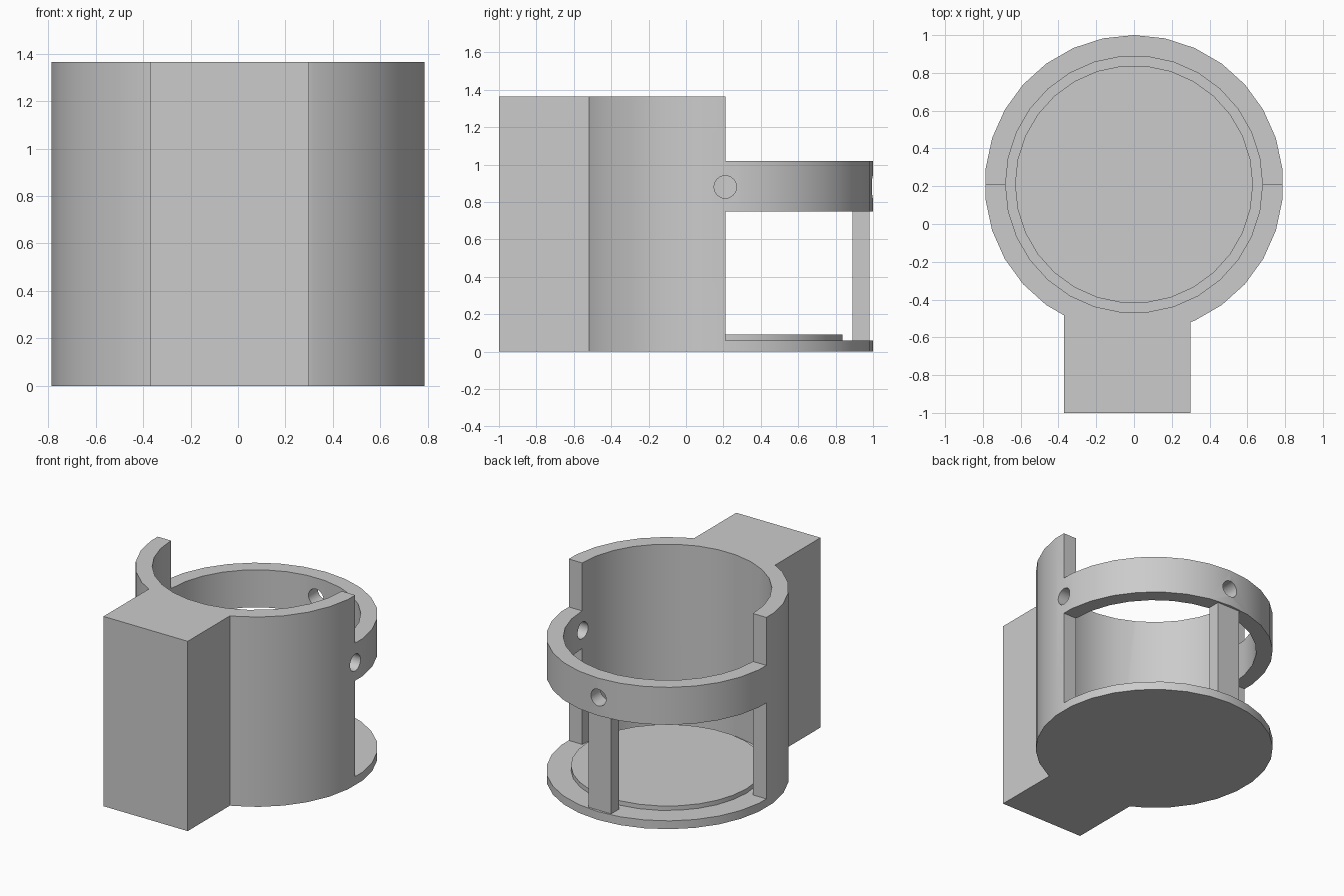
import bpy
from math import pi, radians

if "Cube" in bpy.data.objects:
    bpy.data.objects.remove(bpy.data.objects["Cube"])

CY = 0.21          # ring centre in y
R_OUT, R_IN, R_DISC = 0.79, 0.68, 0.63
HEIGHT, FLOOR = 1.365, 0.06
RING_LOW, RING_HIGH = 0.75, 1.02


def box(name, x0, x1, y0, y1, z0, z1):
    bpy.ops.mesh.primitive_cube_add(size=1, location=((x0 + x1) / 2, (y0 + y1) / 2, (z0 + z1) / 2))
    ob = bpy.context.object
    ob.name = name
    ob.scale = (x1 - x0, y1 - y0, z1 - z0)
    bpy.ops.object.transform_apply(location=True, rotation=True, scale=True)
    return ob


def cylinder(name, radius, length, centre, rotation=(0, 0, 0), sides=30):
    bpy.ops.mesh.primitive_cylinder_add(vertices=sides, radius=radius, depth=length,
                                        location=centre, rotation=rotation)
    ob = bpy.context.object
    ob.name = name
    bpy.ops.object.transform_apply(location=True, rotation=True, scale=True)
    return ob


def upright(name, radius, z0, z1, turn=0.0):
    return cylinder(name, radius, z1 - z0, (0, CY, (z0 + z1) / 2), (0, 0, turn))


def combine(target, tool, operation):
    tool.hide_render = True
    mod = target.modifiers.new(operation, 'BOOLEAN')
    mod.operation, mod.solver, mod.object = operation, 'EXACT', tool
    bpy.context.view_layer.objects.active = target
    bpy.ops.object.modifier_apply(modifier=mod.name)
    bpy.data.objects.remove(tool, do_unlink=True)


def smooth(ob):
    bpy.ops.object.select_all(action='DESELECT')
    ob.select_set(True)
    bpy.context.view_layer.objects.active = ob
    bpy.ops.object.shade_smooth_by_angle(angle=radians(30))


# Solid barrel joined to the rectangular mounting block
body = upright("holder_body", R_OUT, 0, HEIGHT)
combine(body, box("mounting_block", -0.37, 0.30, -1.0, -0.475, 0, HEIGHT), 'UNION')

# Hollow inside, then open the rear half above and below the ring
combine(body, upright("cavity_cutter", R_IN, FLOOR, HEIGHT + 0.2, pi / 2), 'DIFFERENCE')
combine(body, box("top_cutter", -1, 1, CY, 1.2, RING_HIGH, HEIGHT + 0.2), 'DIFFERENCE')
combine(body, box("window_cutter", -1, 1, CY, 1.2, FLOOR, RING_LOW), 'DIFFERENCE')

# Screw holes at the right and the rear of the ring
combine(body, cylinder("side_hole_cutter", 0.06, 0.5, (0.73, CY, 0.88), (0, pi / 2, 0), 24), 'DIFFERENCE')
combine(body, cylinder("rear_hole_cutter", 0.06, 0.5, (0, CY + 0.73, 0.88), (pi / 2, 0, 0), 24), 'DIFFERENCE')
smooth(body)

# Raised disc on the floor
smooth(upright("floor_disc", R_DISC, FLOOR - 0.02, 0.092, pi / 2))

# Rear post holding up the ring
box("rear_post", -0.09, 0.09, 0.89, 0.98, FLOOR - 0.02, RING_LOW + 0.02)
